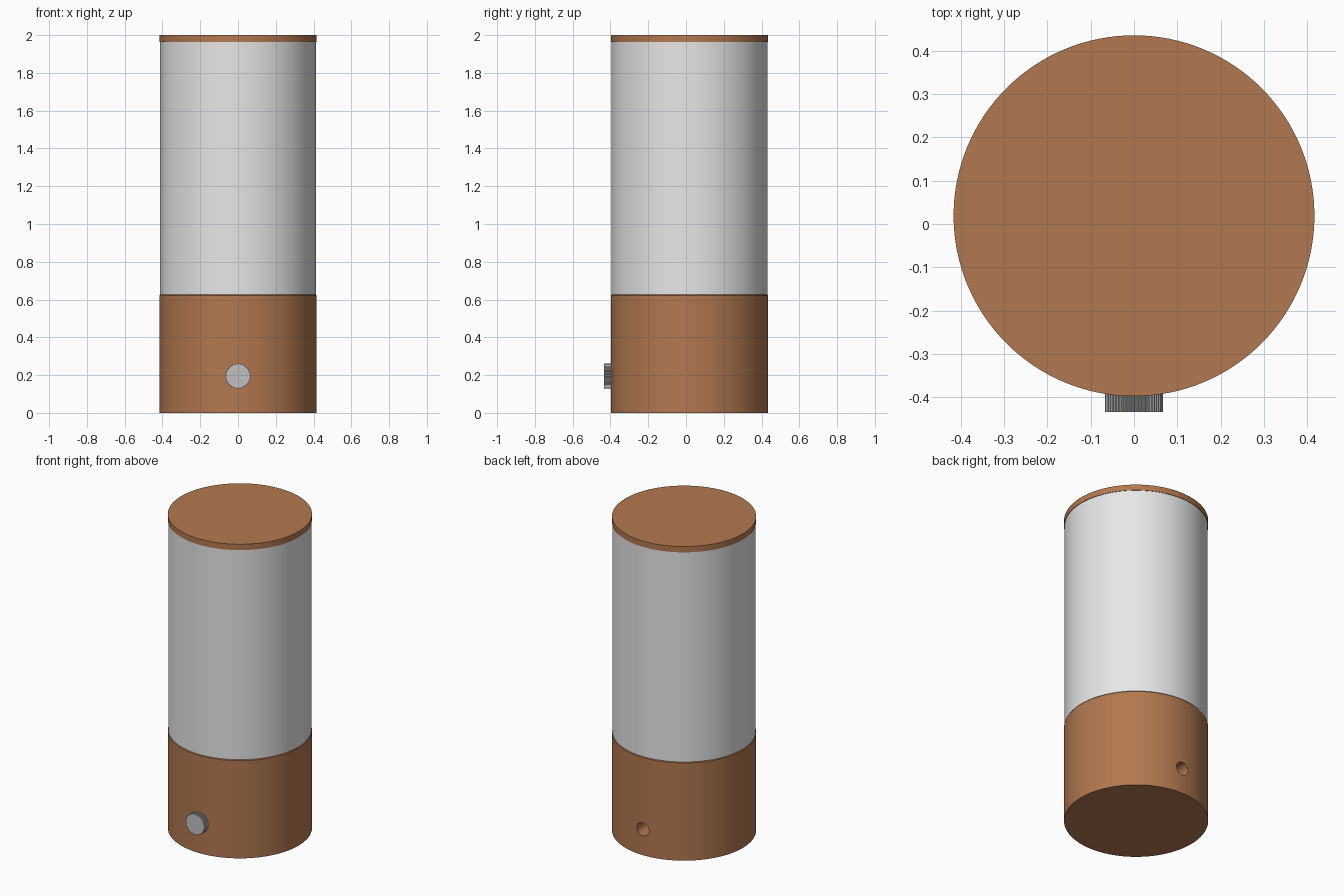
import bpy, math

if "Cube" in bpy.data.objects:
    bpy.data.objects.remove(bpy.data.objects["Cube"])

R = 0.416      # body radius
CY = 0.019     # body axis sits slightly behind the origin


def material(name, rgb):
    m = bpy.data.materials.new(name)
    m.diffuse_color = (*rgb, 1)
    m.use_nodes = True
    m.node_tree.nodes["Principled BSDF"].inputs["Base Color"].default_value = m.diffuse_color
    return m


copper = material("copper", (0.45, 0.19, 0.08))
frosted = material("frosted_glass", (0.8, 0.8, 0.8))
steel = material("steel", (0.53, 0.53, 0.53))


def lathe(name, profile, mat, steps=128, radius_at=lambda i: 1.0):
    """Closed solid turned about local z from (radius, z) rings, capped at both ends."""
    verts = [(r * radius_at(i) * math.cos(2 * math.pi * i / steps),
              r * radius_at(i) * math.sin(2 * math.pi * i / steps), z)
             for r, z in profile for i in range(steps)]
    faces = [(k * steps + i, k * steps + (i + 1) % steps,
              (k + 1) * steps + (i + 1) % steps, (k + 1) * steps + i)
             for k in range(len(profile) - 1) for i in range(steps)]
    faces.append(tuple(reversed(range(steps))))
    faces.append(tuple(range((len(profile) - 1) * steps, len(profile) * steps)))
    mesh = bpy.data.meshes.new(name)
    mesh.from_pydata(verts, [], faces)
    mesh.materials.append(mat)
    ob = bpy.data.objects.new(name, mesh)
    bpy.context.collection.objects.link(ob)
    return ob


def smooth(ob):
    bpy.ops.object.select_all(action='DESELECT')
    ob.select_set(True)
    bpy.context.view_layer.objects.active = ob
    bpy.ops.object.shade_smooth_by_angle(angle=math.radians(30))


# Base with a slightly eased top edge
base = lathe("base", [(R, 0), (R, 0.622), (R - 0.004, 0.627)], copper)
base.location.y = CY

# Cable hole drilled into the back of the base
cutter = lathe("cable_hole_cutter", [(0.042, -0.1), (0.042, 0.1)], copper, 48)
cutter.location = (0, CY + R, 0.165)
cutter.rotation_euler.x = math.pi / 2
cutter.hide_render = True
bpy.context.view_layer.update()
hole = base.modifiers.new("cable_hole", 'BOOLEAN')
hole.operation = 'DIFFERENCE'
hole.solver = 'EXACT'
hole.object = cutter
bpy.context.view_layer.objects.active = base
bpy.ops.object.modifier_apply(modifier=hole.name)
bpy.data.objects.remove(cutter)
smooth(base)

# Frosted shade and flat lid
shade = lathe("shade", [(R - 0.003, 0.627), (R - 0.003, 1.963)], frosted)
lid = lathe("lid", [(R, 1.963), (R, 2.0)], copper)
for ob in (shade, lid):
    ob.location.y = CY
    smooth(ob)

# Knurled dimmer knob: alternating ridges and grooves, plain rim at the face
knob = lathe("dimmer_knob", [(0.067, -0.03), (0.067, 0.04)], steel, 192,
             lambda i: 1.0 if i % 4 < 2 else 0.955)
knob.location = (0, -0.393, 0.195)
knob.rotation_euler.x = math.pi / 2
